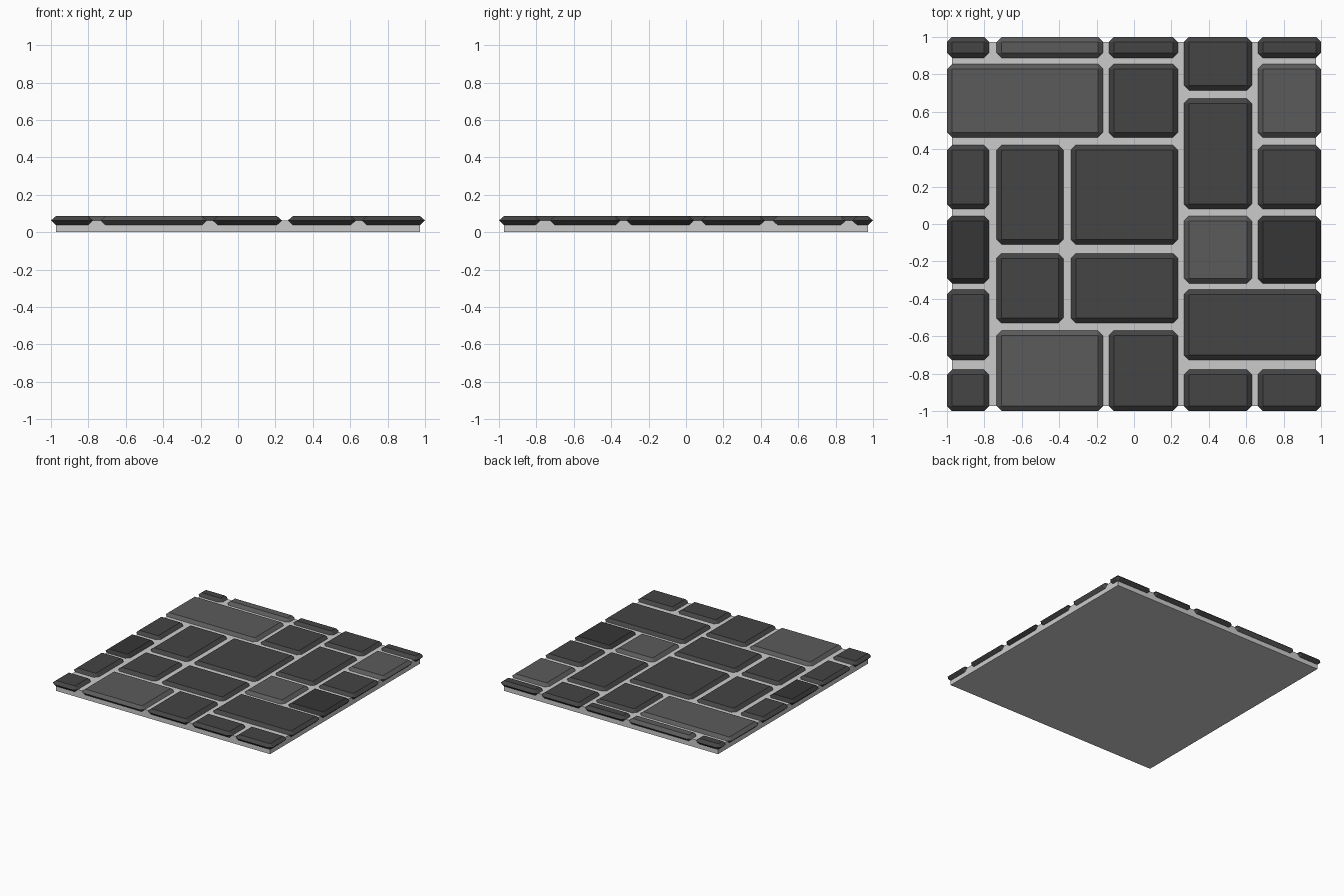
import bpy, bmesh

if "Cube" in bpy.data.objects:
    bpy.data.objects.remove(bpy.data.objects["Cube"])


def material(name, v):
    m = bpy.data.materials.new(name)
    m.diffuse_color = (v, v, v, 1)
    m.use_nodes = True
    m.node_tree.nodes["Principled BSDF"].inputs["Base Color"].default_value = m.diffuse_color
    return m


MATS = {
    "L": material("light_stone", 0.105),
    "M": material("dark_stone", 0.058),
    "D": material("black_stone", 0.037),
}
GROUT = material("grout", 0.55)

Z_LOW, Z_MID, Z_TOP = 0.038, 0.063, 0.086
SLAB_TOP = 0.063
C = 0.027  # chamfer width


def finish(name, bm, mat):
    bmesh.ops.recalc_face_normals(bm, faces=bm.faces)
    me = bpy.data.meshes.new(name)
    bm.to_mesh(me)
    bm.free()
    me.materials.append(mat)
    ob = bpy.data.objects.new(name, me)
    bpy.context.collection.objects.link(ob)
    return ob


def paver(name, x0, x1, y0, y1, mat):
    """Block chamfered on every edge so the chamfers meet at mid height."""
    bm = bmesh.new()
    inner = [(x0 + C, y0 + C), (x1 - C, y0 + C), (x1 - C, y1 - C), (x0 + C, y1 - C)]
    ring = [(x0, y0 + C), (x0 + C, y0), (x1 - C, y0), (x1, y0 + C),
            (x1, y1 - C), (x1 - C, y1), (x0 + C, y1), (x0, y1 - C)]
    mid = [bm.verts.new((x, y, Z_MID)) for x, y in ring]
    for z in (Z_LOW, Z_TOP):
        cap = [bm.verts.new((x, y, z)) for x, y in inner]
        bm.faces.new(cap)
        for i in range(4):
            a, b = mid[2 * i], mid[2 * i + 1]
            bm.faces.new((cap[i], a, b))
            bm.faces.new((cap[i], b, mid[(2 * i + 2) % 8], cap[(i + 1) % 4]))
    return finish(name, bm, mat)


# Grout slab
bm = bmesh.new()
bmesh.ops.create_cube(bm, size=1)
for v in bm.verts:
    v.co = (v.co.x * 1.945, v.co.y * 1.945, (v.co.z + 0.5) * SLAB_TOP)
finish("grout_slab", bm, GROUT)

# Column spans in x
A, B, D, E, F = (-1, -.775), (-.735, -.165), (-.135, .235), (.267, .63), (.662, 1)
B1, B2, WL, WR = (-.735, -.378), (-.338, .235), (-1, -.165), (.267, 1)
# Row spans in y
R0, R1, R2 = (.888, 1), (.463, .855), (.08, .422)
R3, R4, R5 = (-.318, .043), (-.728, -.35), (-1, -.778)
M1, M2, M3 = (-.11, .422), (-.53, -.157), (-1, -.57)

LAYOUT = [
    (A, R0, "M"), (B, R0, "L"), (D, R0, "M"), (E, (.714, 1), "M"), (F, R0, "M"),
    (WL, R1, "L"), (D, R1, "M"), (E, (.08, .671), "M"), (F, R1, "L"),
    (A, R2, "M"), (B1, M1, "M"), (B2, M1, "M"), (F, R2, "M"),
    (A, R3, "D"), (E, R3, "L"), (F, R3, "D"),
    (A, R4, "M"), (B1, M2, "M"), (B2, M2, "M"), (WR, R4, "M"),
    (A, R5, "M"), (B, M3, "L"), (D, M3, "M"), (E, R5, "M"), (F, R5, "M"),
]

# Paving stones
for i, (xs, ys, key) in enumerate(LAYOUT, 1):
    paver(f"paving_stone_{i:02d}", *xs, *ys, MATS[key])
